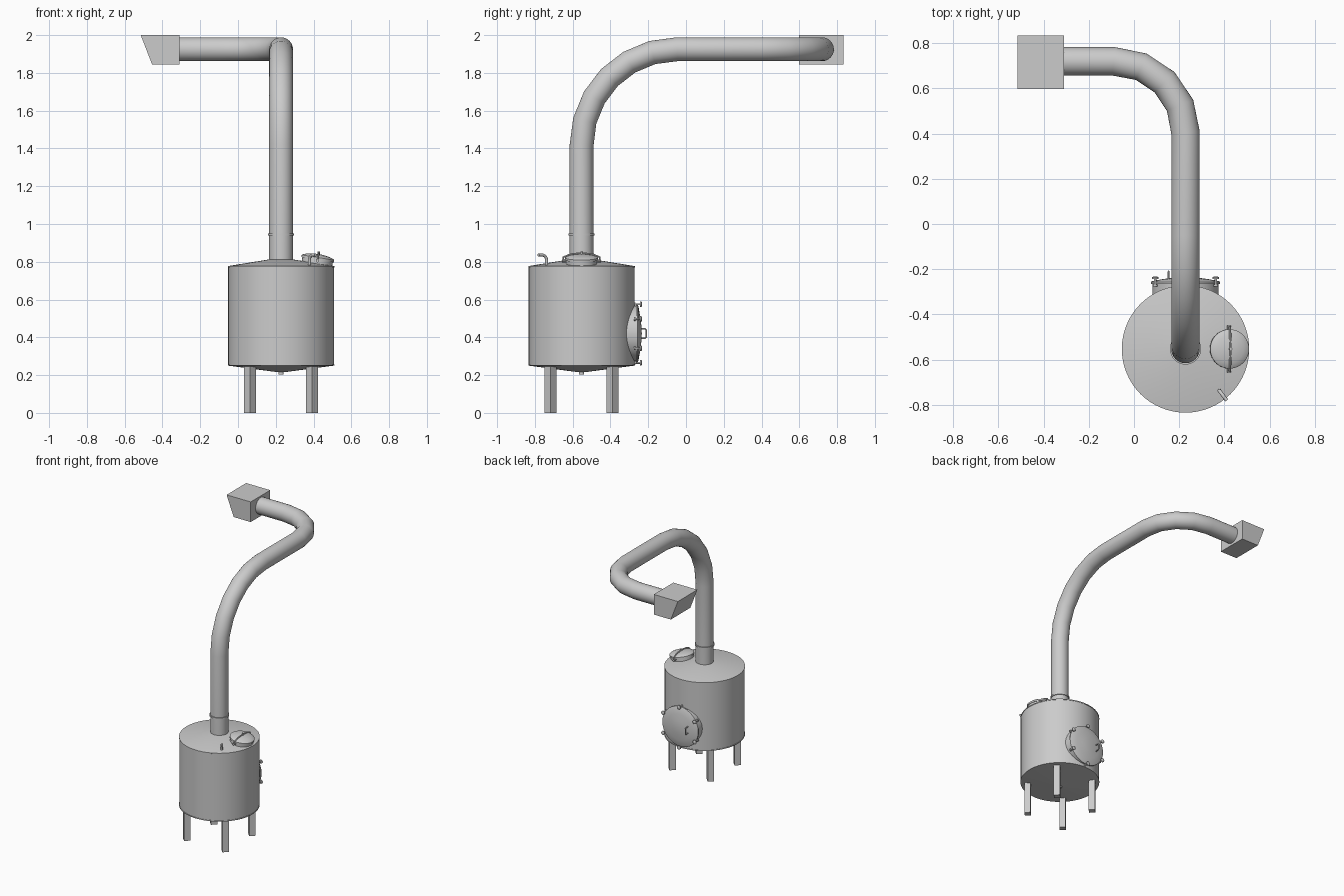
import bpy, bmesh
from math import pi, sin, cos, radians, atan2
from mathutils import Vector, Matrix

if "Cube" in bpy.data.objects:
    bpy.data.objects.remove(bpy.data.objects["Cube"])

CX, CY, R = 0.228, -0.553, 0.28      # tank axis and radius


def finish(bm, name, smooth=True):
    bmesh.ops.remove_doubles(bm, verts=bm.verts, dist=1e-5)
    bmesh.ops.recalc_face_normals(bm, faces=bm.faces)
    me = bpy.data.meshes.new(name)
    bm.to_mesh(me)
    bm.free()
    ob = bpy.data.objects.new(name, me)
    bpy.context.collection.objects.link(ob)
    if smooth:
        bpy.ops.object.select_all(action='DESELECT')
        ob.select_set(True)
        bpy.context.view_layer.objects.active = ob
        bpy.ops.object.shade_smooth_by_angle(angle=radians(32))
    return ob


def skin(bm, rings):
    for a, b in zip(rings, rings[1:]):
        n = len(a)
        for i in range(n):
            bm.faces.new((a[i], a[(i + 1) % n], b[(i + 1) % n], b[i]))


def lathe(name, profile, mat, n=32):
    """Revolve (radius, height) points about the local z axis."""
    bm = bmesh.new()
    rings = [[bm.verts.new(mat @ Vector((r * cos(2 * pi * i / n), r * sin(2 * pi * i / n), z)))
              for i in range(n)] for r, z in profile]
    skin(bm, rings)
    return finish(bm, name)


def tube(name, pts, r, n=12, mat=Matrix()):
    """Sweep a circle along a path, with closed ends."""
    pts = [mat @ Vector(p) for p in pts]
    bm = bmesh.new()
    rings, side, last = [], None, None
    for i, p in enumerate(pts):
        a = (p - pts[i - 1]).normalized() if i else None
        b = (pts[i + 1] - p).normalized() if i + 1 < len(pts) else None
        t = ((a or b) + (b or a)).normalized()
        if side is None:
            side = t.orthogonal().normalized()
        else:
            side = last.rotation_difference(t) @ side
        last = t
        up = t.cross(side)
        rings.append([bm.verts.new(p + r * (side * cos(2 * pi * k / n) + up * sin(2 * pi * k / n)))
                      for k in range(n)])
    skin(bm, rings)
    bm.faces.new(rings[0])
    bm.faces.new(rings[-1])
    return finish(bm, name)


def T(x, y, z):
    return Matrix.Translation((x, y, z))


# Tank with conical roof and floor, thin rolled lips
axis = T(CX, CY, 0)
lathe("tank_body", [(0, 0.217), (0.03, 0.217), (R - 0.002, 0.25), (R + 0.002, 0.25), (R + 0.002, 0.256),
                    (R, 0.257), (R, 0.77), (R + 0.002, 0.771), (R + 0.002, 0.777), (R - 0.003, 0.778),
                    (0.06, 0.813), (0, 0.813)], axis, 64)
lathe("drain_outlet", [(0, 0.204), (0.014, 0.204), (0.014, 0.23), (0, 0.23)], axis, 16)

# Legs, square bars turned to face the tank axis
for i, nm in enumerate(("back_right", "back_left", "front_left", "front_right")):
    ang = pi / 4 + i * pi / 2
    bm = bmesh.new()
    bmesh.ops.create_cube(bm, size=1, matrix=axis @ Matrix.Rotation(ang, 4, 'Z') @ T(0.231, 0, 0.13)
                          @ Matrix.Diagonal((0.045, 0.045, 0.26, 1)))
    finish(bm, nm + "_leg", False)

# Exhaust duct: riser, upward bend, long run, sideways bend, end run
ZT = 1.925
path = [(CX, CY, 0.79)]
for k in range(7):
    a = k * pi / 12
    path.append((CX, CY + 0.505 * (1 - cos(a)), 1.415 + (ZT - 1.415) * sin(a)))
for k in range(5):
    a = k * pi / 8
    path.append((CX - 0.318 * (1 - cos(a)), 0.405 + 0.315 * sin(a), ZT))
path.append((-0.32, 0.72, ZT))
tube("exhaust_duct", path, 0.063, 32)
lathe("duct_collar", [(0.06, 0.938), (0.069, 0.938), (0.069, 0.949), (0.06, 0.949)], axis)

# Outlet hood with sloped end
bm = bmesh.new()
rings = [[bm.verts.new((x, y, z)) for x, z in ((-0.31, 1.845), (-0.455, 1.845), (-0.515, 2.0), (-0.31, 2.0))]
         for y in (0.597, 0.835)]
skin(bm, rings)
for ring in rings:
    bm.faces.new(ring)
finish(bm, "outlet_hood", False)

# Round manway door on the back
door = T(CX, -0.3, 0.42) @ Matrix.Rotation(-pi / 2, 4, 'X')
lathe("manway_neck", [(0.147, -0.06), (0.147, 0.036)], door, 48)
lathe("manway_cover", [(0.14, 0.034), (0.153, 0.034), (0.153, 0.044), (0.145, 0.048), (0.1, 0.056),
                       (0.05, 0.063), (0, 0.066)], door, 48)
for k in range(6):
    m = door @ Matrix.Rotation(pi / 2 + k * pi / 3, 4, 'Z') @ T(0.155, 0, 0)
    lathe(f"manway_clamp_{k + 1}", [(0, 0.024), (0.01, 0.024), (0.01, 0.032), (0.005, 0.033), (0.005, 0.056),
                                    (0.015, 0.057), (0.015, 0.064), (0.006, 0.068), (0, 0.068)], m, 12)
tube("manway_handle", [(-0.075, -0.025, 0.055), (-0.075, -0.025, 0.083), (-0.075, -0.019, 0.09),
                       (-0.075, 0.019, 0.09), (-0.075, 0.025, 0.083), (-0.075, 0.025, 0.055)], 0.004, 8, door)

# Tilted inspection hatch on the roof
hatch = T(0.418, CY, 0.789) @ Matrix.Rotation(atan2(0.035, 0.215), 4, 'Y')
lathe("hatch_neck", [(0.082, -0.012), (0.082, 0.025)], hatch)
lathe("hatch_lid", [(0.08, 0.022), (0.087, 0.022), (0.087, 0.034), (0.08, 0.039), (0.06, 0.046),
                    (0.03, 0.051), (0, 0.053)], hatch)
tube("hatch_strap", [(0, -0.096, 0.012), (0, -0.096, 0.036), (0, -0.06, 0.051), (0, 0, 0.058),
                     (0, 0.06, 0.051), (0, 0.096, 0.036), (0, 0.096, 0.012)], 0.005, 8, hatch)
for s, nm in ((-1, "front"), (1, "back")):
    tube(f"hatch_{nm}_pivot", [(0, s * 0.078, 0.016), (0, s * 0.104, 0.016)], 0.008, 10, hatch)
tube("hatch_knob", [(0, 0, 0.05), (0, 0, 0.066)], 0.007, 12, hatch)

# Small bent vent spout on the roof
d = Vector((0.6, -0.8, 0))
spout = [Vector((0.378, -0.738, 0.77)), Vector((0.378, -0.738, 0.808))]
for k in range(1, 6):
    a = k * pi / 10
    spout.append(spout[1] + d * 0.03 * (1 - cos(a)) + Vector((0, 0, 0.028 * sin(a))))
spout.append(spout[-1] + d * 0.024)
tube("vent_spout", spout, 0.008, 12)
